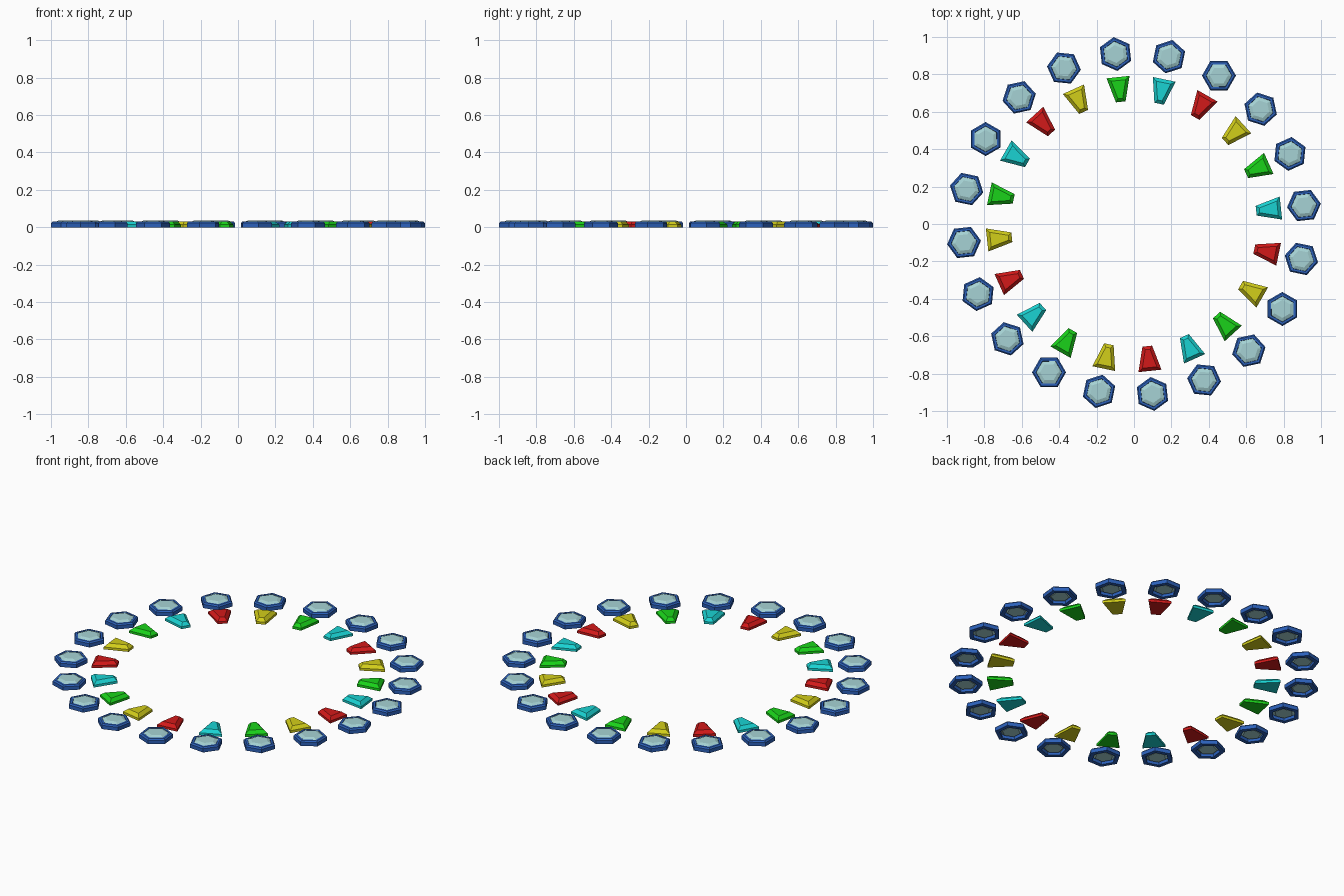
import bpy, bmesh, math
from mathutils import Matrix

if "Cube" in bpy.data.objects:
    bpy.data.objects.remove(bpy.data.objects["Cube"])

COUNT = 20
START = math.radians(6.2)


def material(name, rgb):
    m = bpy.data.materials.new(name)
    m.diffuse_color = (*rgb, 1)
    m.use_nodes = True
    m.node_tree.nodes["Principled BSDF"].inputs["Base Color"].default_value = m.diffuse_color
    return m


BLUE = material("setting blue", (0.025, 0.12, 0.5))
PALE = material("pale glass", (0.38, 0.65, 0.66))
GEMS = [material("cyan gem", (0.01, 0.65, 0.65)),
        material("green gem", (0.01, 0.65, 0.01)),
        material("yellow gem", (0.65, 0.62, 0.01)),
        material("red gem", (0.65, 0.01, 0.01))]


def loft(name, rings, mat, angle, closed_loop=False):
    """Skin stacked rings; cap the ends, or join last to first."""
    bm = bmesh.new()
    loops = [[bm.verts.new(p) for p in ring] for ring in rings]
    pairs = list(zip(loops, loops[1:]))
    if closed_loop:
        pairs.append((loops[-1], loops[0]))
    else:
        bm.faces.new(loops[0][::-1])
        bm.faces.new(loops[-1])
    n = len(loops[0])
    for a, b in pairs:
        for i in range(n):
            j = (i + 1) % n
            bm.faces.new((a[i], a[j], b[j], b[i]))
    bmesh.ops.recalc_face_normals(bm, faces=bm.faces)
    bm.transform(Matrix.Rotation(angle, 4, 'Z'))
    me = bpy.data.meshes.new(name)
    bm.to_mesh(me)
    bm.free()
    me.materials.append(mat)
    ob = bpy.data.objects.new(name, me)
    bpy.context.collection.objects.link(ob)
    return ob


def hexagon(r, z, centre=0.914):
    return [(centre + r * math.cos(k * math.pi / 3), r * math.sin(k * math.pi / 3), z)
            for k in range(6)]


def trapezoid(inset, z):
    x0, x1, w0, w1 = 0.657, 0.79, 0.026, 0.062
    return [(x0 + inset, -w0 + inset * 0.75, z), (x1 - inset, -w1 + inset * 1.25, z),
            (x1 - inset, w1 - inset * 1.25, z), (x0 + inset, w0 - inset * 0.75, z)]


for i in range(COUNT):
    a = START + i * 2 * math.pi / COUNT
    # hexagonal frame with a bevelled rim
    loft("round_gem_setting", [hexagon(0.091, 0.0), hexagon(0.091, 0.022),
                               hexagon(0.083, 0.03), hexagon(0.070, 0.03),
                               hexagon(0.066, 0.0)], BLUE, a, True)
    # faceted pale stone
    loft("pale_stone", [hexagon(0.05, 0.008), hexagon(0.0685, 0.022),
                        hexagon(0.0685, 0.029), hexagon(0.048, 0.037)], PALE, a)
    # tapered coloured stone on the inner ring
    loft("tapered_stone", [trapezoid(0, 0.0), trapezoid(0, 0.014),
                           trapezoid(0.018, 0.032)], GEMS[i % 4], a)
